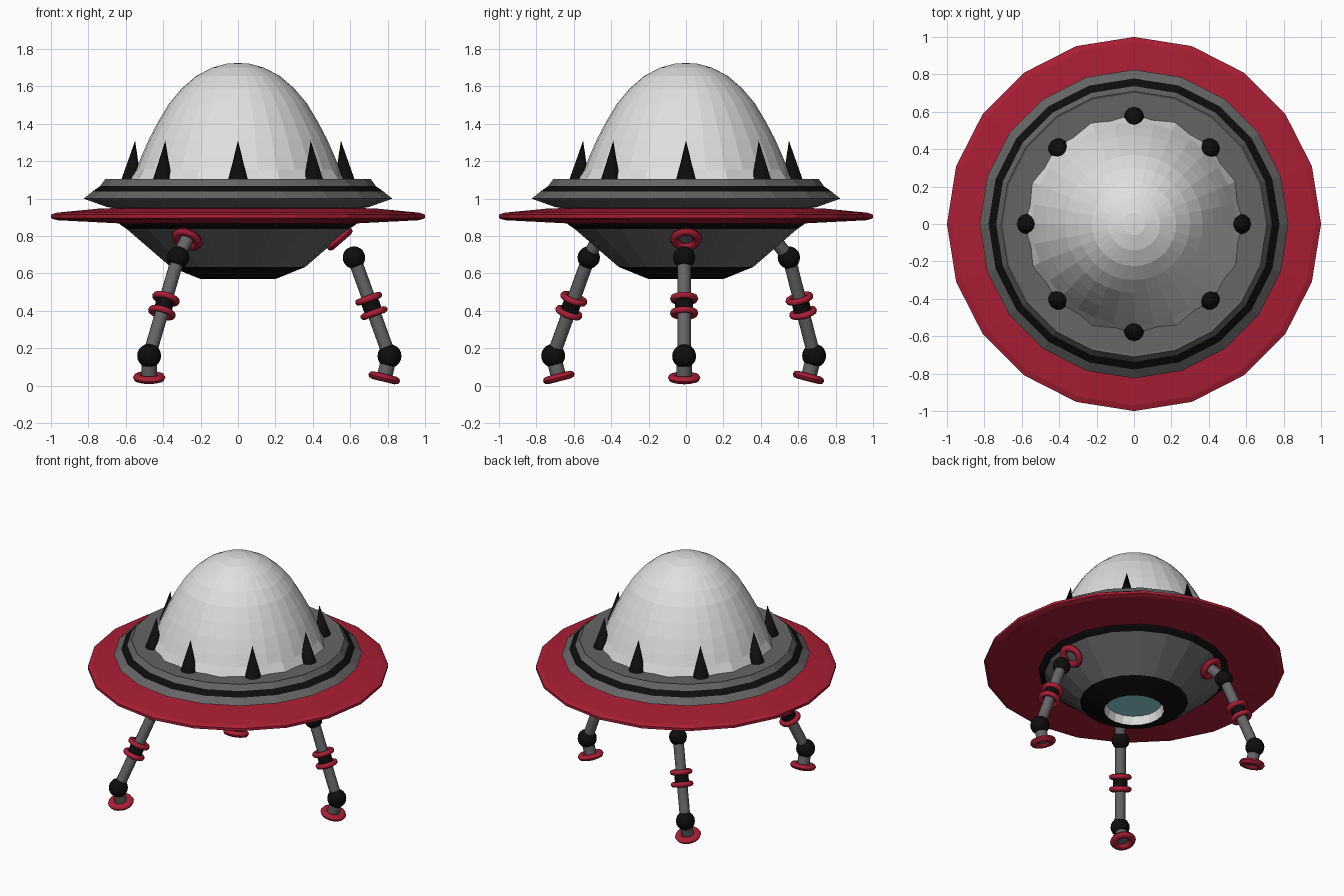
import bpy, bmesh, math
from mathutils import Vector, Matrix

if "Cube" in bpy.data.objects:
    bpy.data.objects.remove(bpy.data.objects["Cube"])

def mat(name, rgb):
    m = bpy.data.materials.new(name)
    m.diffuse_color = (*rgb, 1)
    m.use_nodes = True
    m.node_tree.nodes["Principled BSDF"].inputs["Base Color"].default_value = m.diffuse_color
    return m

GREY = mat("metal grey", (0.13, 0.13, 0.13))
BLACK = mat("black", (0.004, 0.004, 0.004))
RED = mat("red", (0.40, 0.013, 0.035))
WHITE = mat("dome white", (0.74, 0.74, 0.74))
TEAL = mat("hatch teal", (0.28, 0.68, 0.74))

def finish(name, bm, mats, smooth=None):
    bmesh.ops.recalc_face_normals(bm, faces=bm.faces)
    me = bpy.data.meshes.new(name)
    bm.to_mesh(me)
    bm.free()
    for m in mats:
        me.materials.append(m)
    ob = bpy.data.objects.new(name, me)
    bpy.context.collection.objects.link(ob)
    if smooth:
        bpy.context.view_layer.objects.active = ob
        ob.select_set(True)
        bpy.ops.object.shade_smooth_by_angle(angle=math.radians(smooth))
        ob.select_set(False)
    return ob

def lathe(name, prof, n, mats, idx=None, wave=None):
    """Spin (r, z) points; idx gives the material of each profile segment."""
    bm = bmesh.new()
    rings = []
    for i, (r, z) in enumerate(prof):
        if r < 1e-6:
            rings.append([bm.verts.new((0, 0, z))] * n)
            continue
        ring = []
        for k in range(n):
            a = 2 * math.pi * k / n
            q = r + (wave * (-1) ** k if wave and i == 0 else 0)
            ring.append(bm.verts.new((q * math.cos(a), q * math.sin(a), z)))
        rings.append(ring)
    for i in range(len(prof) - 1):
        A, B = rings[i], rings[i + 1]
        for k in range(n):
            j = (k + 1) % n
            vs = list(dict.fromkeys((A[k], A[j], B[j], B[k])))
            f = bm.faces.new(vs)
            f.material_index = idx[i] if idx else 0
    return finish(name, bm, mats)

def aim(c, axis):
    return Matrix.Translation(c) @ Vector(axis).to_track_quat('Z', 'Y').to_matrix().to_4x4()

def rod(name, a, b, r1, m, r2=None, n=12):
    a, b = Vector(a), Vector(b)
    bm = bmesh.new()
    bmesh.ops.create_cone(bm, cap_ends=True, segments=n, radius1=r1,
                          radius2=r1 if r2 is None else r2, depth=(b - a).length,
                          matrix=aim((a + b) / 2, b - a))
    return finish(name, bm, [m], 40)

def ball(name, c, r, m):
    bm = bmesh.new()
    bmesh.ops.create_uvsphere(bm, u_segments=16, v_segments=10, radius=r,
                              matrix=Matrix.Translation(c))
    return finish(name, bm, [m], 40)

def torus(name, c, axis, R, r, m, squash=1.0, n=20, s=8):
    bm = bmesh.new()
    M = aim(c, axis)
    g = []
    for k in range(n):
        a = 2 * math.pi * k / n
        row = []
        for j in range(s):
            t = 2 * math.pi * j / s
            q = R + r * math.cos(t)
            row.append(bm.verts.new(M @ Vector((q * math.cos(a), q * math.sin(a),
                                                r * squash * math.sin(t)))))
        g.append(row)
    for k in range(n):
        for j in range(s):
            k2, j2 = (k + 1) % n, (j + 1) % s
            bm.faces.new((g[k][j], g[k2][j], g[k2][j2], g[k][j2]))
    return finish(name, bm, [m], 50)

# Upper deck with black stripe
lathe("upper_deck", [(0.45, 1.09), (0.70, 1.10), (0.71, 1.105), (0.737, 1.067), (0.778, 1.038),
                     (0.825, 1.0), (0.70, 0.955), (0.60, 0.94)], 20, [GREY, BLACK],
      [0, 0, 0, 1, 0, 0, 0])

# Red saucer ring
lathe("saucer_ring", [(0.58, 0.952), (0.74, 0.947), (0.97, 0.925), (1.0, 0.914), (1.0, 0.896),
                      (0.97, 0.885), (0.64, 0.868), (0.58, 0.866)], 20, [RED])

# Lower hull with black trim and recessed hatch
lathe("lower_hull", [(0.635, 0.868), (0.625, 0.858), (0.595, 0.838), (0.36, 0.635), (0.20, 0.57),
                     (0.185, 0.63), (0, 0.63)], 20, [GREY, BLACK, WHITE, TEAL],
      [1, 1, 0, 1, 2, 3])

# Dome with slightly rippled foot
lathe("dome", [(0.58, 1.085), (0.545, 1.155), (0.515, 1.23), (0.475, 1.32), (0.425, 1.415),
               (0.368, 1.51), (0.30, 1.59), (0.225, 1.655), (0.14, 1.70), (0.06, 1.722),
               (0, 1.725)], 32, [WHITE], wave=0.012)

# Spikes around the dome
for k in range(8):
    a = k * math.pi / 4
    d = Vector((math.cos(a), math.sin(a), 0))
    rod(f"spike_{k + 1}", d * 0.572 + Vector((0, 0, 1.085)), d * 0.55 + Vector((0, 0, 1.31)),
        0.056, BLACK, 0.0)

# Landing legs: hip, ankle, foot centre, hull ring direction
legs = {
    "right_leg": ((0.62, -0.01, 0.685), (0.81, -0.01, 0.158), (0.782, -0.01, 0.042), 0),
    "back_left_leg": ((-0.32, 0.55, 0.685), (-0.475, 0.685, 0.16), (-0.475, 0.655, 0.044), 120),
    "front_left_leg": ((-0.32, -0.52, 0.685), (-0.475, -0.71, 0.16), (-0.475, -0.68, 0.044), 240),
}
for name, (hip, ankle, foot, deg) in legs.items():
    hip, ankle, foot = Vector(hip), Vector(ankle), Vector(foot)
    ax = (ankle - hip).normalized()
    mid = hip.lerp(ankle, 0.49)
    rod(name + "_strut", hip, ankle, 0.036, GREY)
    ball(name + "_hip_ball", hip, 0.06, BLACK)
    ball(name + "_ankle_ball", ankle, 0.064, BLACK)
    rod(name + "_knee", mid - ax * 0.04, mid + ax * 0.04, 0.048, BLACK)
    for s in (-1, 1):
        torus(f"{name}_knee_ring_{'lower' if s > 0 else 'upper'}", mid + ax * 0.041 * s, ax,
              0.058, 0.018, RED)
    rod(name + "_shin", ankle, foot, 0.041, GREY)
    torus(name + "_foot_ring", foot, foot - ankle, 0.061, 0.026, RED, 0.8)
    # Socket ring on the sloping hull
    a = math.radians(deg)
    d = Vector((math.cos(a), math.sin(a), 0))
    socket = d * 0.545 + Vector((0, 0, 0.783))
    torus(name + "_socket_ring", socket, d * 0.65 - Vector((0, 0, 0.75)), 0.061, 0.024, RED, 0.8)
    if deg:
        rod(name + "_hip_strut", hip, socket, 0.036, GREY)
